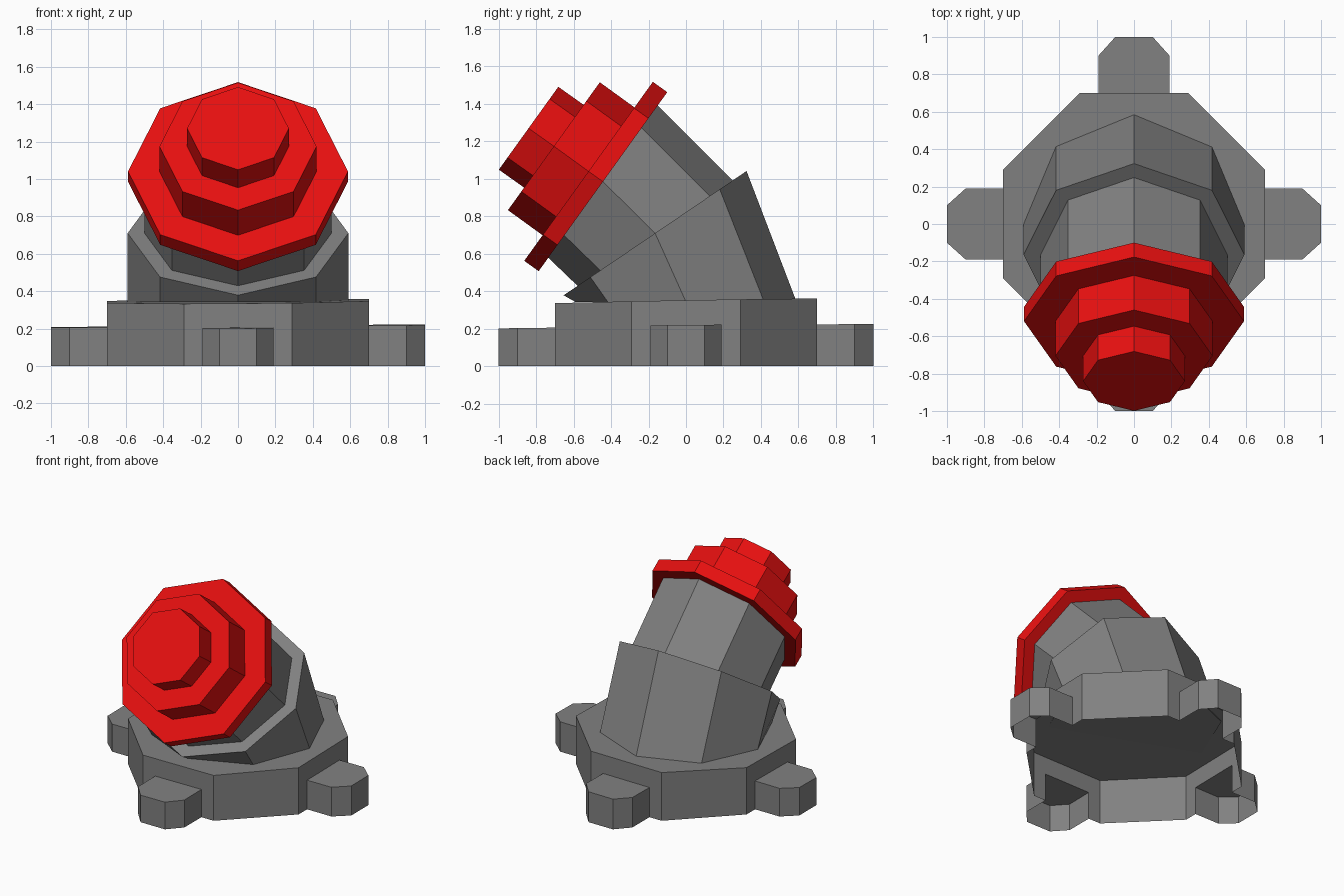
import bpy, bmesh, math
from mathutils import Vector

if "Cube" in bpy.data.objects:
    bpy.data.objects.remove(bpy.data.objects["Cube"])


def material(name, rgb):
    m = bpy.data.materials.new(name)
    m.diffuse_color = (*rgb, 1)
    m.use_nodes = True
    m.node_tree.nodes["Principled BSDF"].inputs["Base Color"].default_value = m.diffuse_color
    return m


GREY = material("grey metal", (0.22, 0.22, 0.22))
RED = material("red valve", (0.82, 0.005, 0.005))


def finish(name, bm, mat):
    me = bpy.data.meshes.new(name)
    bm.to_mesh(me)
    bm.free()
    me.materials.append(mat)
    ob = bpy.data.objects.new(name, me)
    bpy.context.collection.objects.link(ob)
    return ob


def tube(name, ends, radius, mat):
    """Closed octagonal tube; each end is (y, z, tilt of its ring in degrees)."""
    bm = bmesh.new()
    rings = []
    for y, z, tilt in ends:
        t = math.radians(tilt)
        up = Vector((0, math.cos(t), math.sin(t)))
        rings.append([bm.verts.new(Vector((0, y, z))
                                   + Vector((1, 0, 0)) * radius * math.cos(k * math.pi / 4)
                                   + up * radius * math.sin(k * math.pi / 4))
                      for k in range(8)])
    a, b = rings
    for k in range(8):
        j = (k + 1) % 8
        bm.faces.new((a[k], a[j], b[j], b[k]))
    bm.faces.new(a)
    bm.faces.new(b)
    bmesh.ops.recalc_face_normals(bm, faces=bm.faces)
    return finish(name, bm, mat)


# Slightly sloping tops of the base and feet
def base_top(x, y):
    return 0.347 + 0.018 * y + 0.007 * x


def foot_top(x, y):
    return 0.213 + 0.012 * y + 0.007 * x


def floor(x, y):
    return 0.0


# Base: hollow octagonal shell, open below, with four feet opening into it
base, feet = bmesh.new(), bmesh.new()
FOOT = [(0.7, -0.19), (0.9, -0.19), (1, -0.1), (1, 0.1), (0.9, 0.19), (0.7, 0.19)]
rim = []
for c, s in ((1, 0), (0, 1), (-1, 0), (0, -1)):
    def turn(p):
        return (c * p[0] - s * p[1], s * p[0] + c * p[1])

    def wall(bm, p, q, low, high):
        p, q = turn(p), turn(q)
        bm.faces.new([bm.verts.new((*v, h(*v)))
                      for v, h in ((p, low), (q, low), (q, high), (p, high))])

    wall(base, (0.7, -0.29), (0.7, -0.19), floor, base_top)
    wall(base, (0.7, -0.19), (0.7, 0.19), foot_top, base_top)
    wall(base, (0.7, 0.19), (0.7, 0.29), floor, base_top)
    wall(base, (0.7, 0.29), (0.29, 0.7), floor, base_top)
    rim += [turn((0.7, -0.29)), turn((0.7, 0.29))]
    for p, q in zip(FOOT, FOOT[1:]):
        wall(feet, p, q, floor, foot_top)
    feet.faces.new([feet.verts.new((*v, foot_top(*v))) for v in map(turn, FOOT)])
base.faces.new([base.verts.new((*v, base_top(*v))) for v in rim])
for bm in (base, feet):
    bmesh.ops.remove_doubles(bm, verts=bm.verts, dist=0.0005)
finish("base", base, GREY)
finish("feet", feet, GREY)

# Bent pipe: wide lower collar and narrower upper section
tube("lower_pipe", [(0, 0.343, 0), (-0.165, 0.71, 34.2)], 0.59, GREY)
tube("upper_pipe", [(-0.165, 0.71, 34.2), (-0.443, 0.985, 54.3)], 0.50, GREY)

# Stepped red cap, three octagonal discs on one tilted axis
CAP = [(-0.443, 0.985), (-0.52, 1.04), (-0.705, 1.174), (-0.84, 1.27)]
for i, (name, r) in enumerate((("cap_flange", 0.588), ("cap_middle", 0.42), ("cap_tip", 0.272))):
    tube(name, [(*CAP[i], 54.3), (*CAP[i + 1], 54.3)], r, RED)
